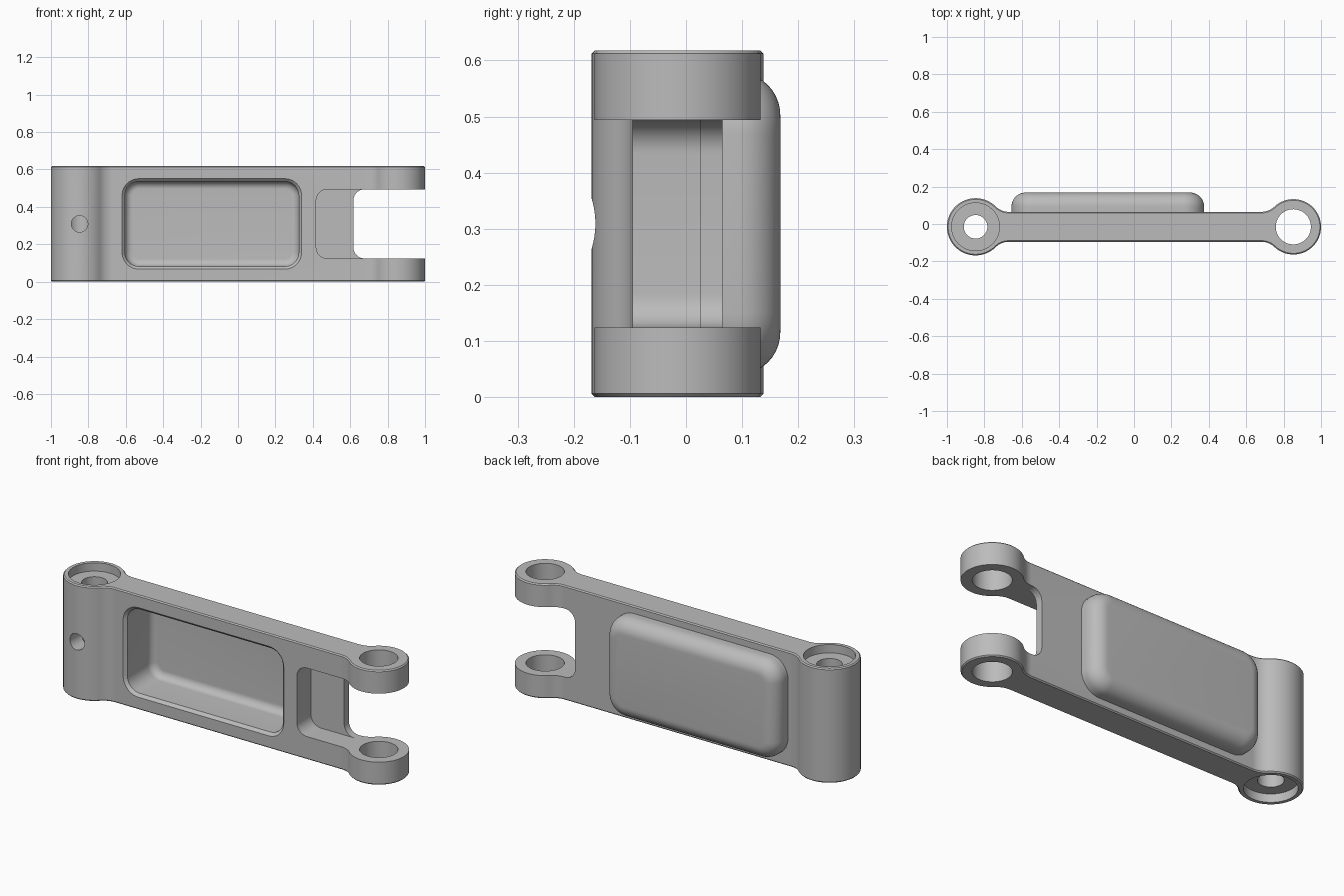
import bpy, bmesh, math
from mathutils import Matrix

if "Cube" in bpy.data.objects:
    bpy.data.objects.remove(bpy.data.objects["Cube"])

H, CY, HALF = 0.618, -0.015, 0.08      # height, arm centre line, arm half thickness
R_L, R_R = 0.153, 0.148                # boss radii
X_L, X_R = -1 + R_L, 1 - R_R

grey = bpy.data.materials.new("machined grey")
grey.diffuse_color = (0.5, 0.5, 0.5, 1)
grey.use_nodes = True
grey.node_tree.nodes["Principled BSDF"].inputs["Base Color"].default_value = grey.diffuse_color


def finish(bm, name):
    bmesh.ops.recalc_face_normals(bm, faces=bm.faces[:])
    me = bpy.data.meshes.new(name)
    bm.to_mesh(me)
    bm.free()
    me.materials.append(grey)
    ob = bpy.data.objects.new(name, me)
    bpy.context.collection.objects.link(ob)
    return ob


def loft(rings, name):
    """Closed solid through rings that share one vertex count."""
    bm = bmesh.new()
    loops = [[bm.verts.new(p) for p in ring] for ring in rings]
    n = len(loops[0])
    for a, b in zip(loops, loops[1:]):
        for i in range(n):
            j = (i + 1) % n
            bm.faces.new((a[i], a[j], b[j], b[i]))
    bm.faces.new(loops[0])
    bm.faces.new(loops[-1])
    return finish(bm, name)


def rounded(x0, x1, z0, z1, rad, inset, y, seg=10):
    """Rounded rectangle facing y."""
    x0, x1, z0, z1, rad = x0 + inset, x1 - inset, z0 + inset, z1 - inset, rad - inset
    corners = [(x1 - rad, z1 - rad), (x0 + rad, z1 - rad), (x0 + rad, z0 + rad), (x1 - rad, z0 + rad)]
    pts = []
    for k, (cx, cz) in enumerate(corners):
        for i in range(seg + 1):
            a = math.pi / 2 * (k + i / seg)
            pts.append((cx + rad * math.cos(a), y, cz + rad * math.sin(a)))
    return pts


def cylinder(name, x, y, z, r, depth, along_y=False):
    bm = bmesh.new()
    bmesh.ops.create_cone(bm, cap_ends=True, segments=64, radius1=r, radius2=r, depth=depth)
    m = Matrix.Translation((x, y, z))
    if along_y:
        m = m @ Matrix.Rotation(math.pi / 2, 4, 'X')
    bm.transform(m)
    return finish(bm, name)


def combine(target, tool, operation):
    mod = target.modifiers.new("combine", 'BOOLEAN')
    mod.operation, mod.object, mod.solver = operation, tool, 'EXACT'
    bpy.context.view_layer.objects.active = target
    bpy.ops.object.modifier_apply(modifier=mod.name)
    bpy.data.objects.remove(tool)


def half_end(R, r=0.1):
    """Upper outline of a left end: boss arc, then fillet into the arm."""
    bx = -1 + R
    dx = math.sqrt((R + r) ** 2 - (HALF + r) ** 2)
    t = math.atan2(HALF + r, dx)
    pts = []
    for i in range(37):
        a = math.pi + (t - math.pi) * i / 36
        pts.append((bx + R * math.cos(a), R * math.sin(a)))
    for i in range(1, 13):
        a = math.pi + t + (math.pi / 2 - t) * i / 12
        pts.append((bx + dx + r * math.cos(a), HALF + r + r * math.sin(a)))
    return pts


# Arm body: extruded outline with slightly bevelled top and bottom edges
upper = half_end(R_L) + [(-x, y) for x, y in reversed(half_end(R_R))]
outline = upper + [(x, -y) for x, y in reversed(upper[1:-1])]
body = loft([[(x, y + CY, z) for x, y in outline] for z in (0, H)], "link_arm")
bm = bmesh.new()
bm.from_mesh(body.data)
rim = [e for e in bm.edges if abs(e.verts[0].co.z - e.verts[1].co.z) < 1e-5]
bmesh.ops.bevel(bm, geom=rim, offset=0.006, segments=1, affect='EDGES', profile=0.5)
bm.to_mesh(body.data)
bm.free()

# Rounded bulge on the back
arc = [math.pi / 2 * i / 10 for i in range(11)]
ro = 0.075
bulge = loft([rounded(-0.655, 0.375, 0.04, 0.578, 0.11, 0, 0)] +
             [rounded(-0.655, 0.375, 0.04, 0.578, 0.11, ro * (1 - math.cos(a)), 0.168 - ro + ro * math.sin(a))
              for a in arc], "bulge")
combine(body, bulge, 'UNION')

# Deep front pocket: chamfered mouth, straight wall, filleted floor
ri, floor = 0.04, 0.133
box = (-0.62, 0.34, 0.067, 0.551, 0.09)
pocket = loft([rounded(*box, -0.01, -0.105), rounded(*box, 0.015, -0.08)] +
              [rounded(*box, 0.015 + ri * (1 - math.cos(a)), floor - ri + ri * math.sin(a)) for a in arc],
              "pocket_cutter")
combine(body, pocket, 'DIFFERENCE')

# Fork slot and the shallower relief beside it
for name, x0, x1, y1 in (("slot_cutter", 0.617, 1.3, 0.3), ("relief_cutter", 0.418, 1.25, 0.025)):
    cut = loft([rounded(x0, x1, 0.124, H - 0.124, 0.06, 0, y) for y in (-0.3, y1)], name)
    combine(body, cut, 'DIFFERENCE')

# Bores, counterbores at both ends of the left boss, and the front oil hole
for args in (("fork_bore", X_R, CY, H / 2, 0.094, 1),
             ("boss_bore", X_L, CY, H / 2, 0.063, 1),
             ("top_counterbore", X_L, CY, H, 0.128, 0.09),
             ("bottom_counterbore", X_L, CY, 0, 0.128, 0.09),
             ("oil_hole", X_L, CY - 0.15, H / 2, 0.044, 0.3, True)):
    combine(body, cylinder(*args), 'DIFFERENCE')

# Smooth shading with sharp edges kept
bpy.ops.object.select_all(action='DESELECT')
body.select_set(True)
bpy.context.view_layer.objects.active = body
bpy.ops.object.shade_smooth_by_angle(angle=math.radians(30))
